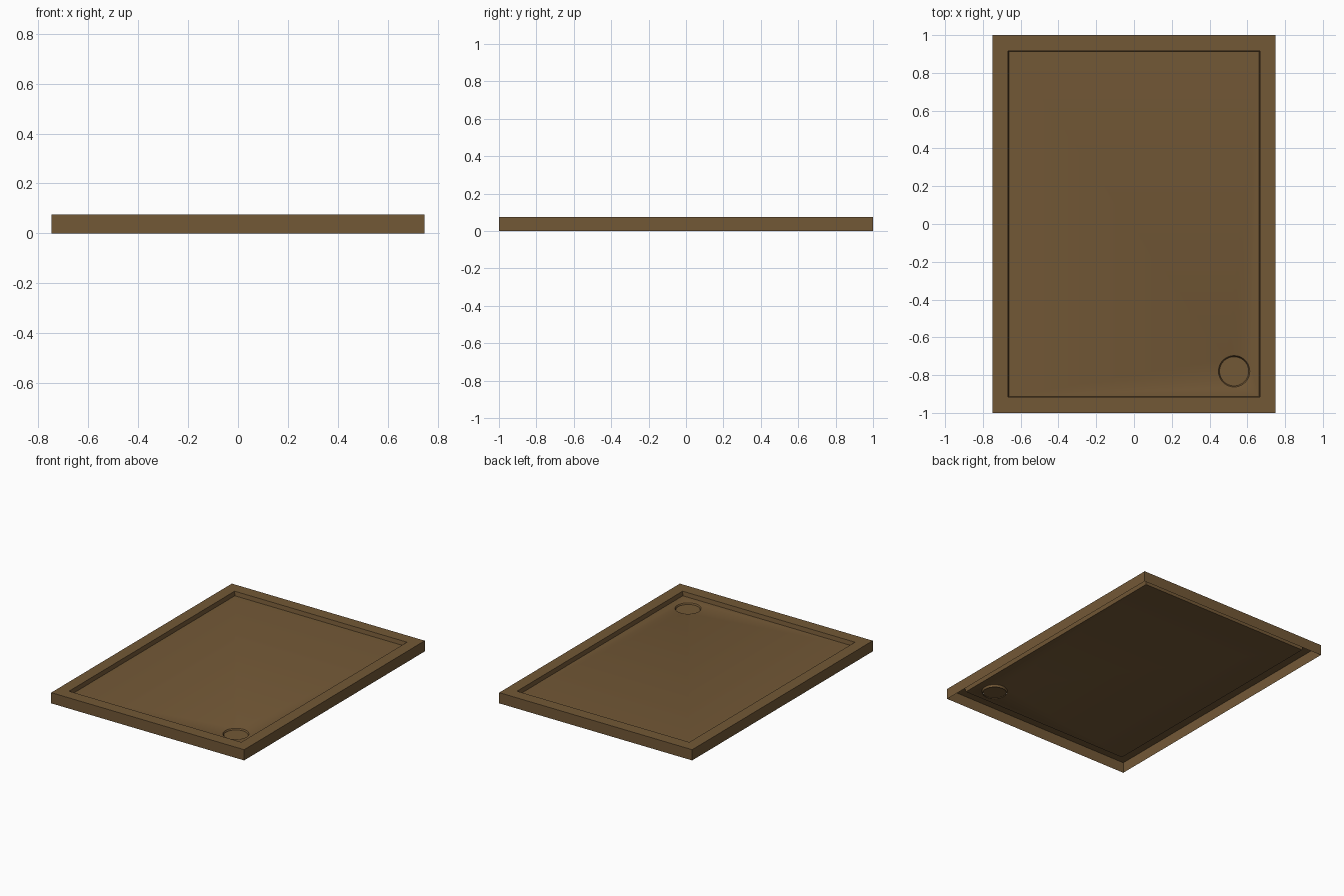
import bpy, bmesh
from math import cos, sin, tau

cube = bpy.data.objects.get("Cube")
if cube:
    bpy.data.objects.remove(cube, do_unlink=True)

brown = bpy.data.materials.new("wood brown")
brown.use_nodes = True
COLOUR = (0.171, 0.098, 0.037, 1)
brown.diffuse_color = COLOUR
brown.node_tree.nodes["Principled BSDF"].inputs["Base Color"].default_value = COLOUR

HOLE_X, HOLE_Y, HOLE_R = 0.53, -0.78, 0.077
SEGMENTS = 48


def rect(bm, hx, hy, z):
    return [bm.verts.new((sx * hx, sy * hy, z))
            for sx, sy in ((-1, -1), (1, -1), (1, 1), (-1, 1))]


def circle(bm, r, z):
    return [bm.verts.new((HOLE_X + r * cos(tau * i / SEGMENTS),
                          HOLE_Y + r * sin(tau * i / SEGMENTS), z))
            for i in range(SEGMENTS)]


def bridge(bm, a, b):
    """Quads between two counter-clockwise loops, a outside or below b."""
    n = len(a)
    for i in range(n):
        j = (i + 1) % n
        bm.faces.new((a[i], a[j], b[j], b[i]))


def loop_edges(bm, loop):
    result = []
    for i, v in enumerate(loop):
        w = loop[(i + 1) % len(loop)]
        result.append(bm.edges.get((v, w)) or bm.edges.new((v, w)))
    return result


def finish(bm, name):
    mesh = bpy.data.meshes.new(name)
    bm.to_mesh(mesh)
    bm.free()
    mesh.materials.append(brown)
    obj = bpy.data.objects.new(name, mesh)
    bpy.context.collection.objects.link(obj)
    bpy.ops.object.select_all(action='DESELECT')
    obj.select_set(True)
    bpy.context.view_layer.objects.active = obj
    bpy.ops.object.shade_smooth_by_angle(angle=0.6)
    return obj


# Tray shell: skirt, rim, recess wall, floor with a drain hole, open underneath
bm = bmesh.new()
loops = [rect(bm, *p) for p in ((0.748, 1.0, 0), (0.748, 1.0, 0.075),
                                (0.668, 0.917, 0.075), (0.663, 0.912, 0.046))]
for a, b in zip(loops, loops[1:]):
    bridge(bm, a, b)
lip = [circle(bm, HOLE_R + dr, z) for dr, z in
       ((0.012, 0.046), (0.006, 0.044), (0.002, 0.038), (0, 0.028))]
for a, b in zip(lip, lip[1:]):
    bridge(bm, a, b)
floor = bmesh.ops.triangle_fill(
    bm, use_beauty=True, normal=(0, 0, 1),
    edges=loop_edges(bm, loops[-1]) + loop_edges(bm, lip[0]))
for f in floor["geom"]:
    if isinstance(f, bmesh.types.BMFace):
        f.normal_update()
        if f.normal.z < 0:
            f.normal_flip()
finish(bm, "tray_shell")

# Disc closing the drain hole
bm = bmesh.new()
bm.faces.new(circle(bm, HOLE_R, 0.035))
finish(bm, "drain_disc")
